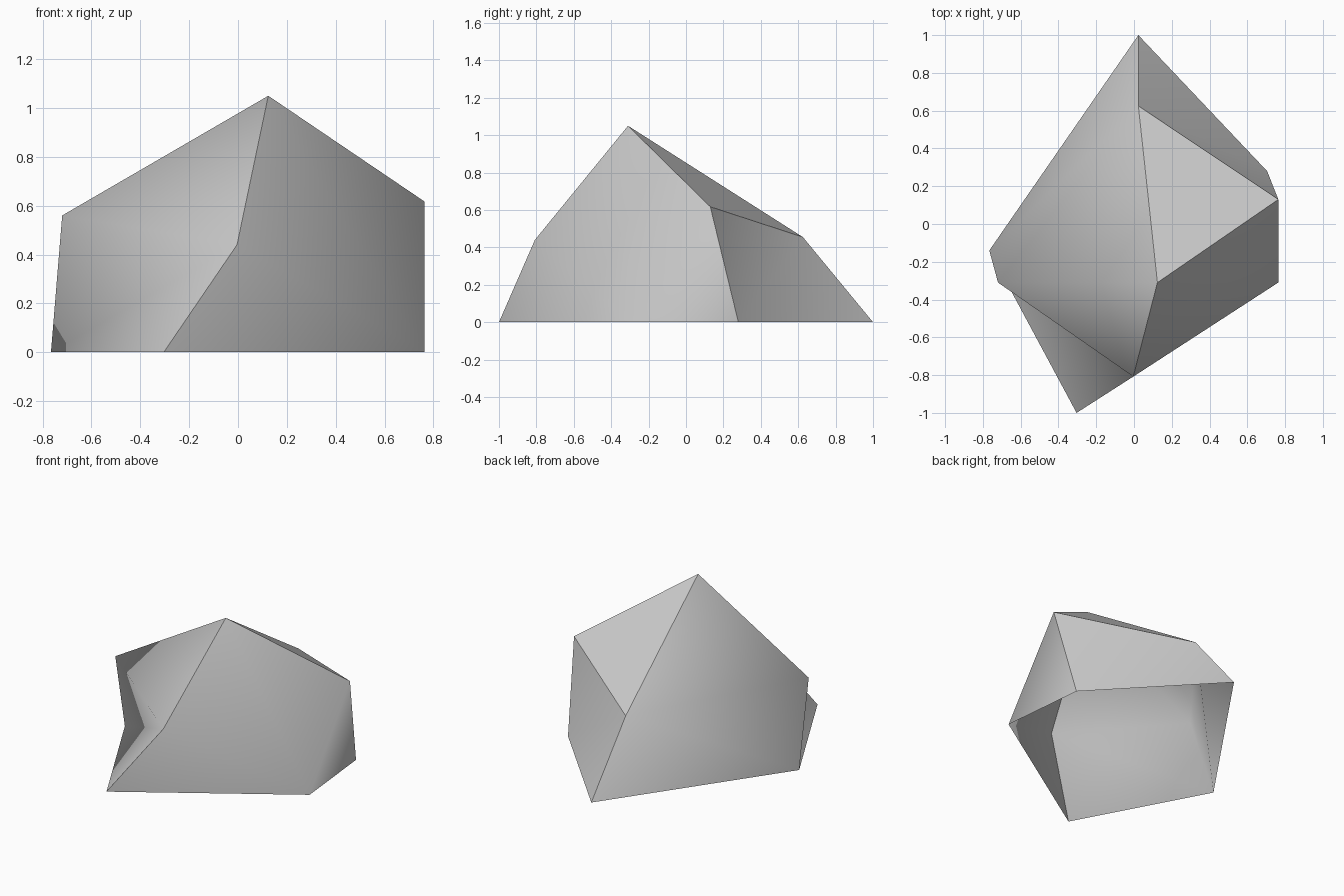
import bpy
import bmesh

cube = bpy.data.objects.get("Cube")
if cube:
    bpy.data.objects.remove(cube, do_unlink=True)

# Stone colour
stone = bpy.data.materials.new("stone_grey")
stone.use_nodes = True
grey = (0.6, 0.6, 0.6, 1)
stone.diffuse_color = grey
bsdf = next(n for n in stone.node_tree.nodes if n.type == 'BSDF_PRINCIPLED')
bsdf.inputs["Base Color"].default_value = grey
bsdf.inputs["Roughness"].default_value = 0.9

# Corners of the boulder
corners = {
    "peak": (0.124, -0.31, 1.05),
    "back_knee": (0.023, 0.625, 0.455),
    "side_shoulder": (0.764, 0.13, 0.617),
    "far_shoulder": (-0.72, -0.31, 0.56),
    "front_knee": (-0.004, -0.808, 0.44),
    "front_foot": (-0.304, -1.00, 0),
    "side_foot": (0.764, -0.31, 0),
    "side_back_foot": (0.705, 0.28, 0),
    "back_foot": (0.023, 1.00, 0),
    "far_foot": (-0.766, -0.14, 0),
}

# Facets, wound outward; the underside is open
facets = [
    # hollow front and far side, fanned from the knees
    "peak far_shoulder front_knee",
    "far_shoulder far_foot front_knee",
    "far_foot front_foot front_knee",
    "far_shoulder peak back_knee",
    "far_foot far_shoulder back_knee",
    "back_foot far_foot back_knee",
    # top slope and back
    "back_knee peak side_shoulder",
    "back_knee side_shoulder side_back_foot",
    "back_knee side_back_foot back_foot",
    # near side
    "side_shoulder peak side_foot",
    "side_foot peak front_knee",
    "side_foot front_knee front_foot",
    "side_shoulder side_foot side_back_foot",
]

# Hard ridges between the smooth sides
ridges = [
    "front_foot front_knee", "front_knee peak", "peak side_shoulder",
    "peak back_knee", "back_knee side_shoulder", "back_knee back_foot",
    "side_shoulder side_back_foot",
]

bm = bmesh.new()
verts = {name: bm.verts.new(co) for name, co in corners.items()}
for facet in facets:
    bm.faces.new([verts[n] for n in facet.split()]).smooth = True
for ridge in ridges:
    bm.edges.get([verts[n] for n in ridge.split()]).smooth = False

mesh = bpy.data.meshes.new("boulder")
bm.to_mesh(mesh)
bm.free()
mesh.materials.append(stone)
boulder = bpy.data.objects.new("boulder", mesh)
bpy.context.collection.objects.link(boulder)
